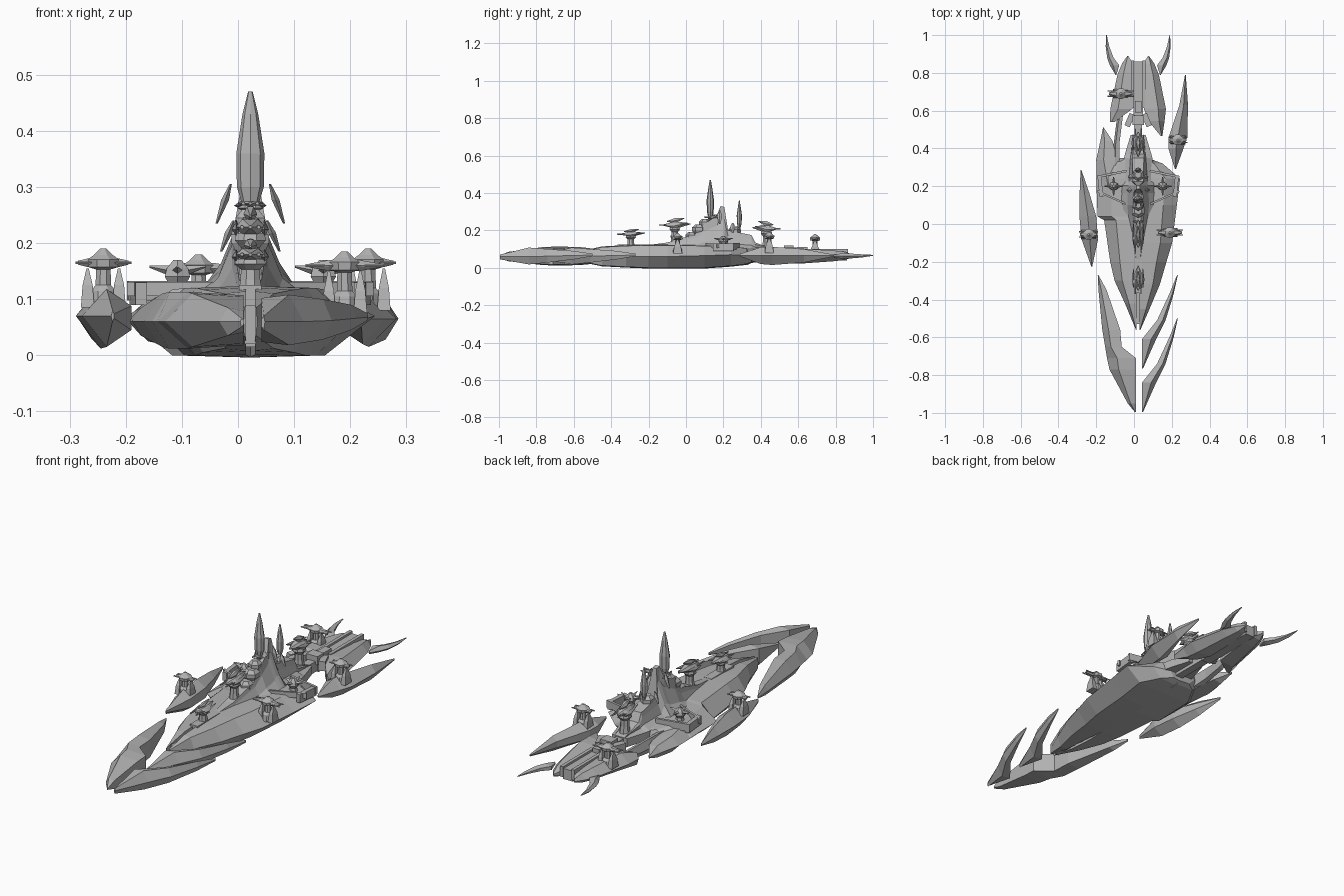
import bpy, bmesh, math
from mathutils import Vector, Matrix

CX = 0.022  # symmetry plane of the ship
grey = bpy.data.materials.new("hull grey")
grey.diffuse_color = (0.45, 0.45, 0.45, 1)


def finish(name, bm, matrix=None):
    if matrix:
        bm.transform(matrix)
    bmesh.ops.recalc_face_normals(bm, faces=bm.faces)
    me = bpy.data.meshes.new(name)
    bm.to_mesh(me)
    bm.free()
    me.materials.append(grey)
    ob = bpy.data.objects.new(name, me)
    bpy.context.collection.objects.link(ob)
    return ob


def loft(name, rings, matrix=None):
    """Skin a row of cross-sections and cap both ends."""
    bm = bmesh.new()
    vs = [[bm.verts.new(p) for p in r] for r in rings]
    n = len(vs[0])
    for a, b in zip(vs, vs[1:]):
        for i in range(n):
            j = (i + 1) % n
            bm.faces.new((a[i], a[j], b[j], b[i]))
    bm.faces.new(vs[0])
    bm.faces.new(vs[-1])
    return finish(name, bm, matrix)


def plate(name, side, stations, shoulder=0.35, drop=0.006):
    """Armour piece; stations are (y, inner offset, outer offset, z bottom, z rim, z top)."""
    rings = []
    for y, ui, uo, zb, zm, zt in stations:
        us = uo + (ui - uo) * shoulder
        d = min(drop, (zt - zb) * 0.3)
        sec = [(uo, zm), (us, zt), (ui, zt - d), (ui, zb + d), (us, zb)]
        rings.append([(CX + side * u, y, z) for u, z in sec])
    return loft(name, rings)


def spindle(name, pts, matrix, sides=8):
    """Pointed body along y; pts are (y, half width, half height, z centre)."""
    rings = [[(w * math.cos(2 * math.pi * i / sides), y, z + h * math.sin(2 * math.pi * i / sides))
              for i in range(sides)] for y, w, h, z in pts]
    return loft(name, rings, matrix)


def column(name, x, y, levels, sides=8):
    """Upright turned part; levels are (z, radius)."""
    rings = [[(x + r * math.cos(2 * math.pi * (i + .5) / sides), y + r * math.sin(2 * math.pi * (i + .5) / sides), z)
              for i in range(sides)] for z, r in levels]
    return loft(name, rings)


def box(name, c, s, rot=0):
    bm = bmesh.new()
    bmesh.ops.create_cube(bm, size=1)
    return finish(name, bm, Matrix.Translation(c) @ Matrix.Rotation(rot, 4, 'Z') @ Matrix.Diagonal((*s, 1)))


# bow armour: one long left piece, two swept right pieces
plate("bow_left", -1, [(-.995, .012, .018, .05, .06, .066), (-.95, .012, .055, .035, .06, .085),
      (-.77, .012, .152, .015, .06, .11), (-.71, .012, .165, .012, .06, .113), (-.65, .087, .175, .012, .06, .113),
      (-.56, .095, .19, .015, .06, .11), (-.35, .167, .21, .035, .06, .085), (-.27, .21, .214, .055, .06, .067)])
for k, dy in (("lower", 0), ("upper", .23)):
    plate("bow_right_" + k, 1, [(-.995 + dy, .02, .026, .045, .06, .07), (-.84 + dy, .02, .095, .018, .06, .108),
          (-.74 + dy, .1, .145, .028, .062, .1), (-.6 + dy, .165, .188, .045, .066, .09),
          (-.5 + dy, .206, .21, .062, .068, .075)])

# main hull halves
plate("hull_right", 1, [(-.56, .008, .012, .035, .06, .085), (-.45, .008, .06, .012, .06, .11),
      (-.32, .008, .115, .005, .06, .117), (-.2, 0, .15, 0, .06, .12), (-.1, 0, .18, 0, .06, .12),
      (.1, 0, .205, 0, .065, .117), (.24, 0, .222, .01, .07, .112), (.32, 0, .13, .02, .065, .105),
      (.35, 0, .05, .03, .06, .1)], drop=-.004)
plate("hull_left", -1, [(-.56, .008, .012, .035, .06, .085), (-.42, .008, .07, .012, .06, .11),
      (-.3, .008, .125, .005, .06, .117), (-.2, 0, .148, 0, .06, .12), (.02, 0, .18, 0, .062, .12),
      (.04, 0, .215, 0, .065, .117), (.24, 0, .222, .01, .07, .112), (.33, 0, .15, .02, .065, .105),
      (.35, 0, .09, .03, .06, .1)], drop=-.004)
plate("left_rear_fin", -1, [(.2, .05, .219, .02, .065, .105), (.34, .11, .222, .025, .065, .1),
      (.44, .135, .2, .035, .065, .09), (.51, .182, .186, .06, .065, .07)])
plate("left_rear_strip", -1, [(.3, .1, .135, .03, .06, .1), (.42, .1, .13, .035, .06, .1),
      (.54, .085, .115, .04, .06, .09), (.62, .075, .082, .055, .06, .07)])
box("spine_block", (CX, -.28, .07), (.04, .17, .11))
box("keel_spine", (CX, -.38, .055), (.02, .3, .07))

# outriggers
plate("outrigger_left", -1, [(-.225, .243, .248, .06, .07, .08), (-.08, .212, .3, .015, .07, .118),
      (.04, .222, .311, .012, .07, .12), (.16, .257, .31, .03, .07, .105), (.285, .3, .305, .065, .07, .078)], .5, .03)
plate("outrigger_right", 1, [(.29, .195, .2, .06, .065, .075), (.4, .16, .24, .02, .065, .11),
      (.46, .162, .26, .015, .065, .112), (.63, .218, .264, .028, .065, .1), (.79, .248, .252, .06, .065, .07)], .5, .03)

# stern hull, connector and tail fins
for s, n in ((1, "right"), (-1, "left")):
    front = [(.465, .12, .128, .04, .06, .085), (.545, .055, .14, .025, .06, .1)] if s > 0 else \
            [(.54, .125, .15, .03, .06, .09)]
    plate("stern_" + n, s, front + [(.61, .03, .147, .022, .06, .103), (.79, .02, .11, .035, .06, .092),
          (.85, .028, .085, .042, .06, .085), (.89, .052, .057, .055, .06, .072)])
    plate("tail_fin_" + n, s, [(.79, .115, .12, .055, .062, .07), (.84, .1, .15, .048, .062, .078),
          (.88, .13, .164, .05, .062, .076), (.94, .153, .172, .055, .064, .072), (1, .166, .169, .064, .066, .069)])
    box("engine_rail_" + n, (CX + s * .03, .74, .075), (.016, .25, .05))
    box("stern_shoulder_" + n, (CX + s * .045, .55, .085), (.03, .07, .045), s * .4)
box("engine_deck", (CX, .7, .065), (.05, .32, .05))
box("stern_connector", (CX, .48, .07), (.04, .26, .05))
box("stern_block", (CX, .55, .1), (.06, .05, .04))
box("stern_housing", (CX, .62, .09), (.035, .06, .04))

# superstructure with flared skirt; stations (y, base half width, top half width, top z)
rings = []
for y, b, t, z in [(-.2, .03, .01, .122), (-.1, .05, .02, .135), (.05, .095, .027, .18), (.1, .105, .028, .235),
                   (.165, .1, .02, .28), (.185, .095, .01, .33), (.205, .095, .01, .325), (.225, .09, .028, .2),
                   (.35, .075, .03, .175), (.37, .07, .03, .135), (.47, .04, .025, .1)]:
    h = z - .1
    sec = [(-b, .06), (-b, .1), (-b * .55, .1 + h * .28), (-t * 1.2, .1 + h * .7), (-t, z)]
    rings.append([(CX + u, y, q) for u, q in sec] + [(CX - u, y, q) for u, q in reversed(sec)])
loft("superstructure", rings)
for i, (y, z, w) in enumerate([(.03, .16, .06), (.07, .2, .07), (.26, .19, .06), (.1, .23, .055)]):
    column("bridge_node_%d" % i, CX, y, [(z - .025, w * .35), (z, w * .55), (z + .015, w * .55), (z + .03, w * .3)], 6)

# floating mast blades
for n, y, zs in (("main", .13, (.24, .3, .36, .43, .47)), ("rear", .285, (.2, .24, .28, .33, .36))):
    ws = ((.006, .006), (.024, .018), (.025, .02), (.014, .01), (.004, .003))
    k = 1 if n == "main" else .7
    loft("mast_blade_" + n, [[(CX + k * w * math.cos(a * math.pi / 4), y + k * d * math.sin(a * math.pi / 4), z)
         for a in range(8)] for z, (w, d) in zip(zs, ws)])

# slanted vanes, deck ribs and bulwarks on both sides
for s, n in ((1, "right"), (-1, "left")):
    for k, y, u0, u1, z0, z1 in (("upper", .18, .035, .06, .305, .235), ("lower", .25, .03, .052, .24, .185)):
        loft("vane_%s_%s" % (k, n), [[(CX + s * (u + a), y + b, z) for a, b in
             ((-w, 0), (0, -2 * w), (w, 0), (0, 2 * w))] for u, z, w in
             ((u0, z0, .002), ((u0 * .6 + u1 * .4), z0 * .6 + z1 * .4, .007), (u1, z1, .002))])
    box("rear_rib_" + n, (CX + s * .14, .265, .115), (.16, .012, .035), -s * .2)
    box("front_rib_" + n, (CX + s * .14, .14, .118), (.17, .01, .025), s * .42)
    box("bulwark_" + n, (CX + s * .2, .2, .11), (.02, .11, .04), -s * .1)


# gun turrets
def turret(name, x, y, z0, z1, length, width, ang=0):
    h = z1 - z0
    column(name + "_pedestal", x, y, [(z0 - .03, width * .45), (z0 + h * .2, width * .32),
           (z0 + h * .4, width * .3), (z0 + h * .5, width * .5), (z0 + h * .6, width * .45)])
    m = Matrix.Translation((x, y, z0 + h * .68)) @ Matrix.Rotation(ang, 4, 'Z')
    L = length / 2
    spindle(name + "_body", [(-L * .75, .003, .003, 0), (-L * .2, width * .45, h * .13, 0), (L * .3, width * .4, h * .14, .002),
            (L, .002, .002, .006)], m, 6)
    spindle(name + "_cowl", [(-L * .5, .002, .002, h * .15), (0, width * .2, h * .12, h * .18),
            (L * .6, .002, .002, h * .28)], m, 6)
    for s in (-1, 1):
        g = m @ Matrix.Translation((s * width * .25, 0, 0))
        spindle(name + "_barrel_%s" % ("a" if s < 0 else "b"), [(-L, .0035, .0035, 0), (L * .2, .005, .005, 0)], g, 6)
        g = m @ Matrix.Translation((s * width * .42, 0, -.004))
        spindle(name + "_fin_%s" % ("a" if s < 0 else "b"), [(-L * .6, .001, .001, 0), (0, .008, h * .1, 0),
                (L * .8, .001, .002, h * .12)], g, 4)


turret("fore_turret", CX, -.295, .115, .21, .15, .06)
turret("second_turret", CX, -.06, .14, .27, .17, .06)
turret("aft_turret", CX, .43, .11, .255, .15, .065, math.pi)
turret("tower_turret", CX, .14, .24, .285, .09, .05)


def side_turret(name, x, y, z0, zc, span):
    """Broadside mount with a pair of long lateral barrels."""
    column(name + "_post", x, y, [(z0 - .03, .028), (z0, .024), (z0 + .01, .015), (zc - .012, .014),
           (zc - .008, .028), (zc + .006, .03), (zc + .014, .018), (zc + .025, .006)])
    m = Matrix.Translation((x, y, zc)) @ Matrix.Rotation(math.pi / 2, 4, 'Z')
    spindle(name + "_shield", [(-span * .45, .006, .004, 0), (-span * .2, .018, .011, 0), (span * .2, .018, .011, 0),
            (span * .45, .006, .004, 0)], m, 6)
    for s in (-1, 1):
        spindle(name + "_barrel_%s" % ("a" if s < 0 else "b"), [(-span / 2, .003, .003, 0), (span / 2, .003, .003, 0)],
                m @ Matrix.Translation((s * .014, 0, 0)), 6)
        loft(name + "_horn_%s" % ("a" if s < 0 else "b"), [[(x + s * .028 + a * w, y + b * w, z) for a, b in
             ((-1, -2), (1, -2), (1, 2), (-1, 2))] for z, w in ((z0 - .03, .012), (z0 + .01, .009), (zc - .01, .002))])


side_turret("outrigger_gun_left", -.24, -.055, .115, .165, .1)
side_turret("outrigger_gun_right", .232, .445, .11, .165, .1)
side_turret("deck_gun_right", .19, -.045, .105, .16, .14)
side_turret("stern_gun_left", -.07, .69, .1, .155, .14)

# small finned deck mounts
for s, n in ((1, "right"), (-1, "left")):
    x = CX + s * .13
    column("deck_mount_" + n, x, .2, [(.1, .022), (.125, .016), (.14, .026), (.155, .022), (.17, .008)], 6)
    for a in (0, math.pi / 2):
        spindle("deck_mount_fin_%s_%d" % (n, a), [(-.05, .002, .002, .01), (0, .012, .012, 0), (.05, .002, .002, .01)],
                Matrix.Translation((x, .2, .148)) @ Matrix.Rotation(a, 4, 'Z'), 4)
